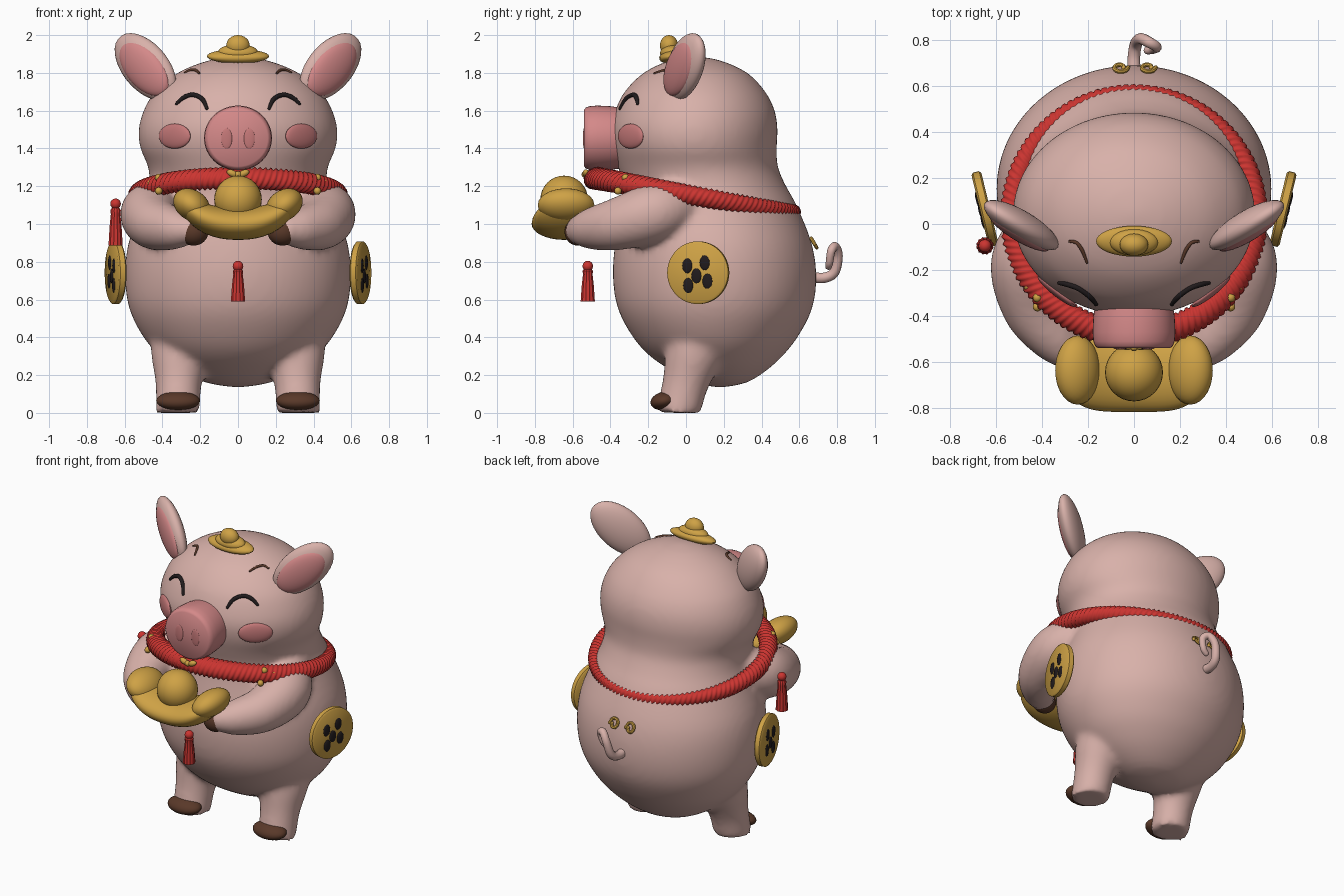
import bpy, bmesh, math
from mathutils import Vector, Matrix

if "Cube" in bpy.data.objects:
    bpy.data.objects.remove(bpy.data.objects["Cube"])


def mat(name, *rgb):
    m = bpy.data.materials.new(name)
    m.diffuse_color = (*rgb, 1)
    m.use_nodes = True
    m.node_tree.nodes["Principled BSDF"].inputs["Base Color"].default_value = m.diffuse_color
    return m


SKIN = mat("skin pink", .69, .44, .40)
PINK = mat("snout pink", .66, .25, .25)
BLUSH = mat("blush pink", .56, .19, .19)
RED = mat("rope red", .60, .035, .03)
GOLD = mat("gold", .62, .36, .06)
BROWN = mat("hoof brown", .10, .04, .022)
DARK = mat("dark", .015, .011, .012)


def make(name, bm, material, angle=40):
    bmesh.ops.recalc_face_normals(bm, faces=bm.faces)
    me = bpy.data.meshes.new(name)
    bm.to_mesh(me)
    bm.free()
    me.materials.append(material)
    me.polygons.foreach_set("use_smooth", [True] * len(me.polygons))
    me.set_sharp_from_angle(angle=math.radians(angle))
    ob = bpy.data.objects.new(name, me)
    bpy.context.collection.objects.link(ob)
    return ob


def frame(x, y, z):
    """Rotation whose columns are the given axes."""
    return Matrix((x, y, z)).transposed().to_4x4()


def ellipsoid(name, c, r, material, rot=Matrix(), seg=32):
    bm = bmesh.new()
    m = Matrix.Translation(c) @ rot @ Matrix.Diagonal((*r, 1))
    bmesh.ops.create_uvsphere(bm, u_segments=seg, v_segments=seg // 2, radius=1, matrix=m)
    return make(name, bm, material)


def loft(bm, rings, closed=False):
    vs = [[bm.verts.new(p) for p in ring] for ring in rings]
    n = len(vs[0])
    pairs = list(zip(vs, vs[1:])) + ([(vs[-1], vs[0])] if closed else [])
    for a, b in pairs:
        for i in range(n):
            j = (i + 1) % n
            bm.faces.new((a[i], a[j], b[j], b[i]))
    if not closed:
        bm.faces.new(vs[0])
        bm.faces.new(vs[-1])


def spline(pts, sub):
    """Catmull-Rom samples through tuples of any length."""
    out = []
    for i in range(len(pts) - 1):
        p = [pts[max(0, min(len(pts) - 1, i + k))] for k in (-1, 0, 1, 2)]
        for s in range(sub):
            t = s / sub
            out.append([b + .5 * t * (c - a + t * (2*a - 5*b + 4*c - d + t * (3*(b - c) + d - a)))
                        for a, b, c, d in zip(*p)])
    return out + [list(pts[-1])]


def tube(bm, pts, sub=6, n=12, round_ends=True):
    """Round-ended tube through (x, y, z, radius) points."""
    s = spline(pts, sub)
    P = [Vector(q[:3]) for q in s]
    R = [q[3] for q in s]
    if round_ends:
        a, b = (P[0] - P[1]).normalized(), (P[-1] - P[-2]).normalized()
        caps = [math.radians(d) for d in (22, 45, 67, 85)]
        P = ([P[0] + a * R[0] * math.sin(t) for t in reversed(caps)] + P
             + [P[-1] + b * R[-1] * math.sin(t) for t in caps])
        R = [R[0] * math.cos(t) for t in reversed(caps)] + R + [R[-1] * math.cos(t) for t in caps]
    u, rings = None, []
    for i, (p, r) in enumerate(zip(P, R)):
        t = (P[min(i + 1, len(P) - 1)] - P[max(i - 1, 0)]).normalized()
        u = t.orthogonal() if u is None else u - t * u.dot(t)
        u.normalize()
        v = t.cross(u)
        rings.append([p + r * (u * math.cos(a) + v * math.sin(a))
                      for a in (2 * math.pi * k / n for k in range(n))])
    loft(bm, rings)


def mirrored(pts, s):
    return [(s * p[0], *p[1:]) for p in pts]


# Body and head outline: height, half width, front y, back y
OUTLINE = spline([
    (.135, .02, .16, .20), (.16, .17, .05, .32), (.22, .30, -.07, .42), (.3, .41, -.19, .51),
    (.4, .50, -.28, .59), (.55, .575, -.36, .667), (.72, .598, -.387, .69), (.9, .58, -.375, .665),
    (1.1, .505, -.335, .585), (1.2, .472, -.33, .53), (1.3, .475, -.36, .487), (1.4, .517, -.39, .48),
    (1.5, .526, -.40, .485), (1.6, .50, -.375, .47), (1.7, .44, -.325, .42), (1.8, .32, -.225, .325),
    (1.865, .16, -.09, .185), (1.888, .02, .03, .06)], 4)


def front_y(x, z):
    """Front surface of the body at x, z."""
    for a, b in zip(OUTLINE, OUTLINE[1:]):
        if a[0] <= z <= b[0]:
            t = (z - a[0]) / (b[0] - a[0])
            _, w, f, k = [p + (q - p) * t for p, q in zip(a, b)]
            return (f + k) / 2 - (k - f) / 2 * math.sqrt(max(0, 1 - (x / w) ** 2))
    return 0


# Body, head, legs and arms blended into one skin
bm = bmesh.new()
N = 64
loft(bm, [[(w * math.cos(a), (f + k) / 2 + (k - f) / 2 * math.sin(a), z)
           for a in (2 * math.pi * i / N for i in range(N))] for z, w, f, k in OUTLINE])
for s in (-1, 1):
    tube(bm, mirrored([(.318, -.045, -.02, .118), (.315, -.005, .15, .122), (.305, .05, .33, .158),
                       (.28, .12, .5, .17)], s), n=24, round_ends=False)
    tube(bm, mirrored([(.40, .02, 1.12, .11), (.465, -.16, 1.06, .158), (.435, -.36, 1.0, .14),
                       (.335, -.5, .975, .112), (.265, -.56, .968, .082)], s), n=24)
for v in bm.verts:
    v.co.z = max(v.co.z, 0)
body = make("body", bm, SKIN)
rm = body.modifiers.new("blend", 'REMESH')
rm.mode, rm.voxel_size, rm.use_smooth_shade = 'VOXEL', .018, True
sm = body.modifiers.new("soften", 'SMOOTH')
sm.factor, sm.iterations = .5, 12

# Snout with nostrils
bm = bmesh.new()
loft(bm, [[(.18 * k * math.cos(a), y, 1.455 + .172 * k * math.sin(a))
           for a in (2 * math.pi * i / 48 for i in range(48))]
          for y, k in ((-.34, .93), (-.40, .98), (-.47, 1), (-.51, .98), (-.53, .94), (-.54, .87))])
make("snout", bm, PINK)

for s in (-1, 1):
    ellipsoid("nostril", (s * .06, -.539, 1.453), (.029, .007, .055), BLUSH)
    # Cheeks lie along the face surface
    nrm = Vector((s * .62, -.78, 0)).normalized()
    side = Vector((0, 0, 1)).cross(nrm)
    ellipsoid("cheek", (s * .335, front_y(.335, 1.465) + .006, 1.465), (.106, .066, .022), BLUSH,
              frame(side, Vector((0, 0, 1)), nrm))
    # Smiling eyes and brows drawn on the face
    for name, line, r, m in (
            ("eye", [(.165, 1.612), (.19, 1.662), (.24, 1.684), (.29, 1.668), (.325, 1.637)], .012, DARK),
            ("eyebrow", [(.205, 1.798), (.225, 1.814), (.25, 1.815), (.28, 1.803)], .008, BROWN)):
        bm = bmesh.new()
        tube(bm, [(s * x, front_y(x, z) - .003, z, r * (.7 if i in (0, len(line) - 1) else 1))
                  for i, (x, z) in enumerate(line)])
        make(name, bm, m)
    # Ears with pink inner faces
    n = Vector((s * .53, -.84, -.05)).normalized()
    u = Vector((s * .62, .40, .68))
    u = (u - n * u.dot(n)).normalized()
    rot = frame(u, n.cross(u), n)
    c = Vector((s * .49, -.005, 1.832))
    ellipsoid("ear", c, (.222, .132, .062), SKIN, rot)
    ellipsoid("inner_ear", c + n * .03 - u * .012, (.182, .105, .04), PINK, rot)
    # Hooves
    ellipsoid("foot_hoof", (s * .317, -.115, .064), (.116, .074, .048), BROWN,
              Matrix.Rotation(math.radians(12), 4, 'X'))
    ellipsoid("hand_hoof", (s * .235, -.575, .958), (.078, .068, .072), BROWN)
    # Side coins with five dark spots
    n = Vector((s * .97, -.235, 0)).normalized()
    t = Vector((0, 0, 1)).cross(n) * s
    rot = frame(t, n.cross(t), n)
    c = Vector((s * .648, .065, .742))
    bm = bmesh.new()
    loft(bm, [[c + n * h + r * (t * math.cos(a) + Vector((0, 0, math.sin(a))))
               for a in (2 * math.pi * i / 48 for i in range(48))]
              for h, r in ((-.022, .155), (-.014, .166), (.014, .166), (.022, .155))])
    make("coin", bm, GOLD)
    for y, z in ((-.055, .037), (.04, .053), (-.005, -.017), (-.05, -.068), (.055, -.045)):
        ellipsoid("coin_spot", c + n * .022 + t * y + Vector((0, 0, z)), (.027, .04, .007), DARK, rot, 16)
    # Small gold curls above the tail
    bm = bmesh.new()
    tube(bm, [(s * .06 + .034 * k * math.cos(a), .668 + .012 - .02 * k * math.sin(a),
               .895 + .034 * k * math.sin(a), .01)
              for k, a in ((1 - i * .07, i * .8) for i in range(9))], 3, 8)
    make("back_curl", bm, GOLD)
    # Gold beads on the rope
    for x, y, z in ((.42, -.32, 1.245), (.46, -.27, 1.215), (.42, -.36, 1.175)):
        ellipsoid("rope_bead", (s * x, y, z), (.02, .02, .02), GOLD, seg=16)
    ellipsoid("rope_bow", (s * .03, -.53, 1.268), (.032, .018, .018), GOLD,
              Matrix.Rotation(-s * .4, 4, 'Y'), 16)
ellipsoid("bow_knot", (0, -.535, 1.262), (.018, .018, .018), GOLD, seg=16)

# Twisted rope collar, higher in front and sunk into the back
bm = bmesh.new()
rings, M = [], 640
for i in range(M):
    a = 2 * math.pi * i / M
    out = Vector((math.cos(a), math.sin(a), 0))
    up = Vector((0, .17, 1)).normalized()
    p = Vector((.528 * math.cos(a), .04 + .52 * math.sin(a), 1.15 - .093 * math.sin(a)))
    r0 = .05 - .006 * math.sin(a)
    rings.append([p + r0 * (1 + .1 * math.cos(4 * (b - 28 * a))) * (out * math.cos(b) + up * math.sin(b))
                  for b in (2 * math.pi * k / 16 for k in range(16))])
loft(bm, rings, True)
make("rope_collar", bm, RED, 80)

# Tassels: knob, neck ring and flared fluted skirt
for x, y, top, h in ((0, -.52, .805, .215), (-.648, -.095, 1.135, .25)):
    ellipsoid("tassel_knob", (x, y, top - .028), (.028, .028, .028), RED, seg=16)
    bm = bmesh.new()
    loft(bm, [[(x + r * q * math.cos(a), y + r * q * math.sin(a), top - h * f)
               for a, q in ((2 * math.pi * k / 24, 1 if k % 2 else .9) for k in range(24))]
              for f, r in ((.2, .02), (.25, .029), (.33, .026), (.6, .033), (1, .039))])
    make("tassel", bm, RED)

# Held gold ingot: curved boat, raised ends and a ball
bm = bmesh.new()
rings = []
for i in range(33):
    x = -.31 + .62 * i / 32
    e = abs(x) / .31
    k = math.sqrt(max(.02, 1 - e ** 4))
    zc = 1.0 + .105 * e ** 2.2
    rings.append([(x, -.645 + .172 * k * math.cos(b), zc + .084 * k * math.sin(b))
                  for b in (2 * math.pi * j / 32 for j in range(32))])
loft(bm, rings)
make("ingot_boat", bm, GOLD)
ellipsoid("ingot_ball", (0, -.645, 1.13), (.126, .126, .126), GOLD)
for s in (-1, 1):
    ellipsoid("ingot_end", (s * .245, -.635, 1.1), (.105, .15, .08), GOLD, Matrix.Rotation(-s * .6, 4, 'Y'))

# Small ingot on top of the head
tilt = Matrix.Rotation(math.radians(12), 4, 'X')
ellipsoid("head_ingot_base", (0, -.075, 1.888), (.165, .068, .036), GOLD, tilt)
ellipsoid("head_ingot_skirt", (0, -.08, 1.91), (.105, .058, .042), GOLD, tilt)
ellipsoid("head_ingot_dome", (0, -.09, 1.945), (.062, .048, .055), GOLD)

# Curly tail
bm = bmesh.new()
tube(bm, [(0, .65, .72, .03), (0, .73, .715, .028), (.01, .785, .745, .027), (.03, .805, .83, .025),
          (.065, .79, .88, .024), (.098, .77, .86, .022), (.085, .76, .80, .02), (.06, .755, .775, .018)])
make("tail", bm, SKIN)
